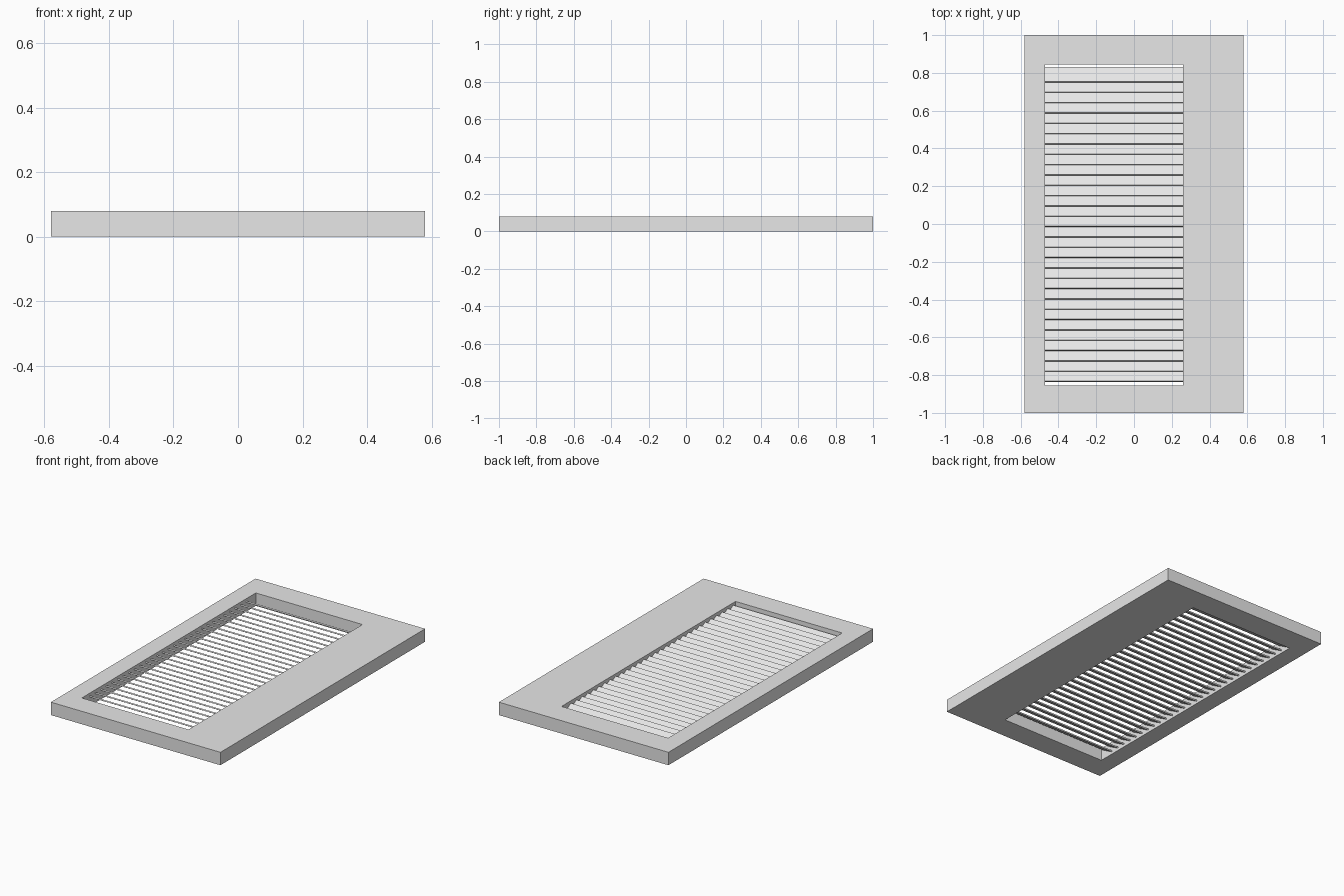
import bpy
import bmesh
from math import radians
from mathutils import Matrix, Vector

default = bpy.data.objects.get("Cube")
if default:
    bpy.data.objects.remove(default, do_unlink=True)

# Single plain grey
grey = bpy.data.materials.new("light_grey")
grey.use_nodes = True
grey.diffuse_color = (0.8, 0.8, 0.8, 1)
grey.node_tree.nodes["Principled BSDF"].inputs["Base Color"].default_value = (0.8, 0.8, 0.8, 1)


def add_object(name, bm):
    bmesh.ops.recalc_face_normals(bm, faces=bm.faces)
    mesh = bpy.data.meshes.new(name)
    bm.to_mesh(mesh)
    bm.free()
    mesh.materials.append(grey)
    obj = bpy.data.objects.new(name, mesh)
    bpy.context.collection.objects.link(obj)
    return obj


def rectangle(x0, x1, y0, y1):
    return [(x0, y0), (x1, y0), (x1, y1), (x0, y1)]


# Panel: a flat slab with an off-centre rectangular opening
THICKNESS = 0.08
LEFT, RIGHT, FRONT, BACK = -0.47, 0.26, -0.855, 0.845
outer = rectangle(-0.58, 0.58, -1, 1)
inner = rectangle(LEFT, RIGHT, FRONT, BACK)

bm = bmesh.new()
rim = [bm.verts.new((x, y, 0)) for x, y in outer]
hole = [bm.verts.new((x, y, 0)) for x, y in inner]
for i in range(4):
    j = (i + 1) % 4
    bm.faces.new((rim[i], rim[j], hole[j], hole[i]))
raised = bmesh.ops.extrude_face_region(bm, geom=bm.faces[:], use_keep_orig=True)
bmesh.ops.translate(bm, vec=(0, 0, THICKNESS),
                    verts=[v for v in raised["geom"] if isinstance(v, bmesh.types.BMVert)])
panel = add_object("panel", bm)

# Louvre slats: one thin tilted board, repeated along the opening
COUNT, PITCH = 30, 0.0547
SLAT_DEPTH, SLAT_THICKNESS = 0.088, 0.008
first_y = 0.79 - PITCH * (COUNT - 1)

bm = bmesh.new()
size = Matrix.Diagonal(Vector((RIGHT - LEFT, SLAT_DEPTH, SLAT_THICKNESS, 1)))
bmesh.ops.create_cube(bm, size=1, matrix=Matrix.Rotation(radians(-30), 4, "X") @ size)
slats = add_object("louvre_slats", bm)
slats.location = ((LEFT + RIGHT) / 2, first_y, THICKNESS / 2)

array = slats.modifiers.new("repeat", "ARRAY")
array.count = COUNT
array.use_relative_offset = False
array.use_constant_offset = True
array.constant_offset_displace = (0, PITCH, 0)
